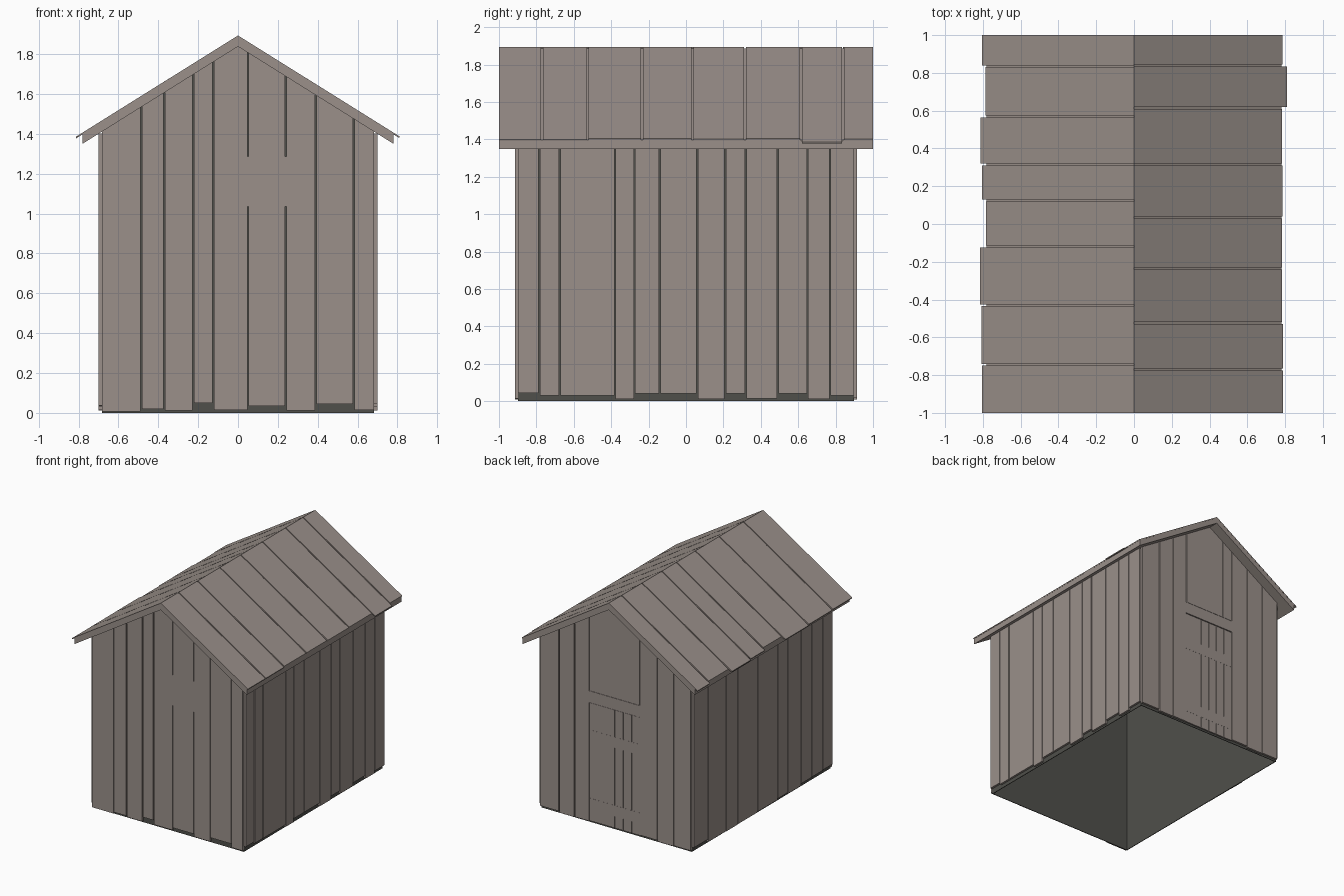
import bpy
import bmesh
import random

random.seed(4)
if "Cube" in bpy.data.objects:
    bpy.data.objects.remove(bpy.data.objects["Cube"], do_unlink=True)

HALF_W, HALF_D = 0.682, 0.898  # structural core
THICK = 0.017                  # wall board thickness
GAP, HAIRLINE = 0.007, 0.002   # board joints
APEX, SLOPE = 1.838, 0.626     # underside of the roof


def material(name, rgb):
    mat = bpy.data.materials.new(name)
    mat.use_nodes = True
    mat.diffuse_color = (*rgb, 1)
    mat.node_tree.nodes["Principled BSDF"].inputs["Base Color"].default_value = (*rgb, 1)
    return mat


WOOD = material("weathered wood", (0.325, 0.28, 0.255))
DARK = material("dark underlay", (0.08, 0.08, 0.07))


def prism(bm, outline, place, d0, d1):
    """Solid from a 2D outline, spanning depths d0 to d1 along the placed normal."""
    near = [bm.verts.new(place(u, z, d0)) for u, z in outline]
    far = [bm.verts.new(place(u, z, d1)) for u, z in outline]
    bm.faces.new(near)
    bm.faces.new(far[::-1])
    n = len(outline)
    for i in range(n):
        j = (i + 1) % n
        bm.faces.new((near[i], far[i], far[j], near[j]))


def finish(name, bm, mat):
    bmesh.ops.recalc_face_normals(bm, faces=bm.faces[:])
    mesh = bpy.data.meshes.new(name)
    bm.to_mesh(mesh)
    bm.free()
    mesh.materials.append(mat)
    obj = bpy.data.objects.new(name, mesh)
    bpy.context.collection.objects.link(obj)
    return obj


def roof_z(x):
    return APEX - SLOPE * abs(x)


def on_front(u, z, d):
    return (u, -HALF_D - d, z)


def on_back(u, z, d):
    return (u, HALF_D + d, z)


def on_left(u, z, d):
    return (HALF_W + d, u, z)


def on_right(u, z, d):
    return (-HALF_W - d, u, z)


def along_y(x, z, d):
    return (x, d, z)


def gable_outline(a, b, low):
    """Board outline whose top follows the roof pitch."""
    pts = [(a, low), (b, low), (b, roof_z(b))]
    if a < 0 < b:
        pts.append((0, APEX))
    return pts + [(a, roof_z(a))]


def rect(a, b, low, high):
    return [(a, low), (b, low), (b, high), (a, high)]


def spans(edges, gap=GAP):
    """Neighbouring board extents with a gap at each inner joint."""
    last = len(edges) - 2
    for i, (a, b) in enumerate(zip(edges, edges[1:])):
        yield i, a + (gap / 2 if i else 0), b - (gap / 2 if i < last else 0)


# Dark hollow core behind the boards, open below and under the roof
bm = bmesh.new()
prism(bm, gable_outline(-HALF_W, HALF_W, 0), on_front, 0, -2 * HALF_D)
bm.normal_update()
sloped = [f for f in bm.faces if abs(f.normal.z) > 0.1]
bmesh.ops.delete(bm, geom=sloped, context='FACES_ONLY')
core = finish("wall_core", bm, DARK)
shell = core.modifiers.new("wall thickness", 'SOLIDIFY')
shell.thickness = 0.008
shell.offset = -1

# Front gable boards, with the joints closed by a flush hatch
front_edges = [-HALF_W, -0.485, -0.37, -0.225, -0.125, 0.05, 0.24, 0.39, 0.58, HALF_W]
front_lows = [0.008, 0.02, 0.012, 0.05, 0.015, 0.035, 0.012, 0.045, 0.015]
bm = bmesh.new()
for i, a, b in spans(front_edges):
    prism(bm, gable_outline(a, b, front_lows[i]), on_front, 0, THICK)
finish("front_boards", bm, WOOD)
bm = bmesh.new()
for x in (0.05, 0.24):
    prism(bm, rect(x - GAP / 2, x + GAP / 2, 1.035, 1.285), on_front, 0, THICK)
finish("front_hatch_infill", bm, WOOD)

# Back gable boards around the doorway
DOOR_L, DOOR_R, DOOR_TOP, LINTEL_TOP = -0.225, 0.24, 0.985, 1.08
bm = bmesh.new()
for edges in ([-HALF_W, -0.53, -0.38, DOOR_L], [DOOR_R, 0.37, 0.51, HALF_W]):
    for i, a, b in spans(edges):
        prism(bm, gable_outline(a, b, random.uniform(0.008, 0.04)), on_back, 0, THICK)
for i, a, b in spans([DOOR_L + GAP, -0.13, 0.02, DOOR_R - GAP], HAIRLINE):
    prism(bm, gable_outline(a, b, LINTEL_TOP + HAIRLINE), on_back, 0, THICK)
finish("back_boards", bm, WOOD)
bm = bmesh.new()
prism(bm, rect(DOOR_L, DOOR_R, DOOR_TOP, LINTEL_TOP), on_back, 0, THICK)
finish("door_lintel", bm, WOOD)

# Plank door with two battens
bm = bmesh.new()
count = 6
step = (DOOR_R - DOOR_L - 0.008) / count
door_edges = [DOOR_L + 0.004 + step * i for i in range(count + 1)]
for i, a, b in spans(door_edges, HAIRLINE):
    prism(bm, rect(a, b, 0.015, DOOR_TOP - 0.004), on_back, 0, THICK * 0.7)
finish("door_planks", bm, WOOD)
bm = bmesh.new()
for z in (0.11, 0.67):
    prism(bm, rect(door_edges[0], door_edges[-1], z, z + 0.09), on_back, 0, THICK * 0.75)
finish("door_battens", bm, WOOD)

# Long side walls
left_edges = [-HALF_D, -0.785, -0.675, -0.38, -0.275, -0.14, 0.06, 0.21,
              0.32, 0.49, 0.65, 0.77, HALF_D]
left_lows = [0.045, 0.03, 0.03, 0.012, 0.04, 0.04, 0.012, 0.04, 0.015, 0.04, 0.012, 0.03]
right_edges = [-HALF_D, -0.77, -0.63, -0.49, -0.32, -0.19, 0.07, 0.33, 0.48, 0.71, HALF_D]
right_lows = [random.uniform(0.008, 0.04) for _ in right_edges]
for name, edges, lows, place in (("left_boards", left_edges, left_lows, on_left),
                                 ("right_boards", right_edges, right_lows, on_right)):
    bm = bmesh.new()
    for i, a, b in spans(edges):
        prism(bm, rect(a, b, lows[i], roof_z(HALF_W + THICK)), place, 0, THICK)
    finish(name, bm, WOOD)

# Roof deck: a bent slab with plumb-cut eaves
EAVE, DECK, COVER = 0.78, 0.047, 0.008
bm = bmesh.new()
deck = [(-EAVE, roof_z(EAVE)), (0, APEX), (EAVE, roof_z(EAVE)),
        (EAVE, roof_z(EAVE) + DECK), (0, APEX + DECK), (-EAVE, roof_z(EAVE) + DECK)]
prism(bm, deck, along_y, -0.999, 0.999)
finish("roof_deck", bm, WOOD)

# Roof boards of uneven length on both slopes
left_roof = [-1, -0.77, -0.525, -0.235, 0.035, 0.315, 0.615, 0.84, 1]
left_reach = [0.787, 0.787, 0.782, 0.782, 0.784, 0.782, 0.808, 0.785]
right_roof = [-1, -0.745, -0.43, -0.12, 0.125, 0.315, 0.57, 0.835, 1]
right_reach = [0.803, 0.806, 0.812, 0.782, 0.803, 0.81, 0.785, 0.803]
for name, side, edges, reach in (("left_roof_boards", 1, left_roof, left_reach),
                                 ("right_roof_boards", -1, right_roof, right_reach)):
    bm = bmesh.new()
    for i, a, b in spans(edges, 0.01):
        x = reach[i]
        z = roof_z(x) + DECK
        section = [(0, APEX + DECK), (side * x, z),
                   (side * (x + 0.002), z + COVER), (0, APEX + DECK + COVER)]
        prism(bm, section, along_y, a, b)
    finish(name, bm, WOOD)
